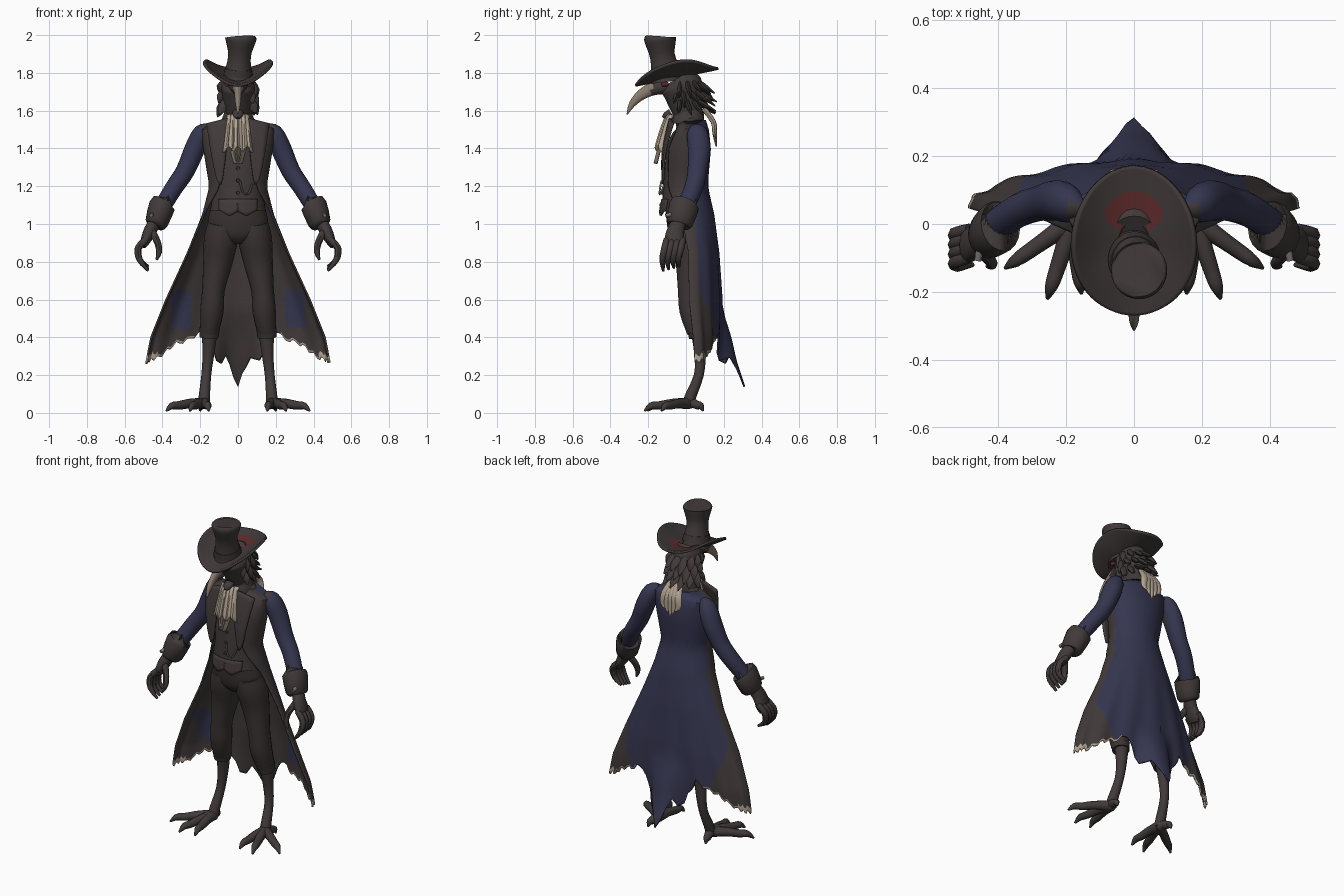
import bpy, bmesh, math, random
from mathutils import Vector

random.seed(4)
cube = bpy.data.objects.get("Cube")
if cube:
    bpy.data.objects.remove(cube)


def material(name, r, g, b):
    m = bpy.data.materials.new(name)
    m.use_nodes = True
    m.diffuse_color = (r, g, b, 1)
    m.node_tree.nodes["Principled BSDF"].inputs["Base Color"].default_value = (r, g, b, 1)
    return m


dark = material("charcoal cloth", .052, .042, .041)
trouser = material("trouser brown", .044, .035, .034)
navy = material("navy cloth", .036, .037, .08)
cream = material("cream linen", .45, .37, .29)
bone = material("bone", .25, .2, .155)
red = material("dark red", .115, .024, .026)
metal = material("dull metal", .2, .18, .17)


def make(name, verts, faces, mats, rule=None, closed=True, mirror=False, thick=0, offset=0):
    """Build a mesh object, colour its faces by a rule and add modifiers."""
    mesh = bpy.data.meshes.new(name)
    mesh.from_pydata(verts, [], faces)
    bm = bmesh.new()
    bm.from_mesh(mesh)
    bmesh.ops.remove_doubles(bm, verts=bm.verts, dist=.0001)
    if closed:
        bmesh.ops.recalc_face_normals(bm, faces=bm.faces)
    bm.to_mesh(mesh)
    bm.free()
    for m in mats:
        mesh.materials.append(m)
    if rule:
        for p in mesh.polygons:
            p.material_index = rule(p.center, p.index)
    ob = bpy.data.objects.new(name, mesh)
    bpy.context.scene.collection.objects.link(ob)
    bpy.ops.object.select_all(action='DESELECT')
    ob.select_set(True)
    bpy.context.view_layer.objects.active = ob
    bpy.ops.object.shade_smooth_by_angle(angle=math.radians(45))
    if thick:
        s = ob.modifiers.new("thickness", 'SOLIDIFY')
        s.thickness = thick
        s.material_offset = offset
    if mirror:
        ob.modifiers.new("mirror", 'MIRROR')


def smooth_path(pts, steps):
    """Catmull-Rom interpolation of positions and radii together."""
    pts = [tuple(p) if len(p) > 4 else tuple(p) + (p[3],) for p in pts]
    ext = [pts[0]] + pts + [pts[-1]]
    out = []
    for i in range(len(pts) - 1):
        for k in range(steps):
            t = k / steps
            out.append([.5 * (2 * b + (c - a) * t + (2 * a - 5 * b + 4 * c - d) * t * t
                              + (3 * b - a - 3 * c + d) * t ** 3)
                        for a, b, c, d in zip(*ext[i:i + 4])])
    return out + [list(pts[-1])]


def tube(name, pts, mats, sides=16, steps=3, **kw):
    """Sweep an ellipse along points given as x, y, z, radius, second radius."""
    path = smooth_path(pts, steps)
    verts, faces, last = [], [], len(path) - 1
    for i, p in enumerate(path):
        t = (Vector(path[min(i + 1, last)][:3]) - Vector(path[max(i - 1, 0)][:3])).normalized()
        side = (Vector((1, 0, 0)) - t * t.x).normalized()
        other = t.cross(side)
        for k in range(sides):
            a = math.tau * k / sides
            verts.append(Vector(p[:3]) + side * math.cos(a) * p[3] + other * math.sin(a) * p[4])
    for i in range(last):
        for k in range(sides):
            n = (k + 1) % sides
            faces.append([i * sides + k, i * sides + n, (i + 1) * sides + n, (i + 1) * sides + k])
    faces += [list(range(sides)), list(range(last * sides, (last + 1) * sides))]
    make(name, verts, faces, mats, **kw)


def sheet(name, nu, nv, fn, mats, **kw):
    """Grid surface from a function of u and v, both from 0 to 1."""
    verts = [fn(i / nu, j / nv) for j in range(nv + 1) for i in range(nu + 1)]
    w = nu + 1
    faces = [[j * w + i, j * w + i + 1, (j + 1) * w + i + 1, (j + 1) * w + i]
             for j in range(nv) for i in range(nu)]
    make(name, verts, faces, mats, closed=False, **kw)


def lookup(table, key):
    """Linear interpolation in rows sorted by a rising first value."""
    for a, b in zip(table, table[1:]):
        if key <= b[0]:
            t = max(0, (key - a[0]) / (b[0] - a[0]))
            return [p + (q - p) * t for p, q in zip(a[1:], b[1:])]
    return list(table[-1][1:])


# Torso, hips and legs
tube("waistcoat", [(0, 0, 1.57, .06), (0, .02, 1.5, .15, .075), (0, 0, 1.4, .16, .1),
                   (0, -.015, 1.2, .133, .105), (0, -.015, 1.07, .148, .113)], [dark], 32)
tube("hips", [(0, -.01, 1.1, .14, .1), (0, 0, 1, .16, .1), (0, .01, .94, .125, .09),
              (0, .015, .9, .06, .06)], [trouser], 24)
tube("trouser_legs", [(.08, 0, 1, .08, .09), (.09, .01, .92, .09, .095), (.107, .025, .8, .078, .08),
                      (.13, .025, .65, .06, .068), (.138, .032, .54, .062, .066),
                      (.152, .06, .43, .05, .055)], [trouser], mirror=True)
tube("trouser_cuffs", [(.15, .058, .45, .054), (.153, .066, .4, .05)], [trouser], mirror=True)
tube("shins", [(.15, .068, .43, .042), (.157, .075, .31, .031), (.168, .068, .2, .026),
               (.178, .025, .09, .03), (.18, .01, .045, .032)], [dark], 12, mirror=True)

# Clawed bird feet
for label, x, y in [("inner", .155, -.205), ("middle", .255, -.22), ("outer", .38, -.13), ("back", .2, .09)]:
    bx, by = .18, .01
    tube(label + "_toes", [(bx, by, .05, .032), (bx + (x - bx) * .35, by + (y - by) * .35, .05, .026),
                           (bx + (x - bx) * .65, by + (y - by) * .65, .04, .023),
                           (bx + (x - bx) * .85, by + (y - by) * .85, .037, .019),
                           (x, y, .01, .005)], [dark], 10, mirror=True)

# Tail coat: height, half width, centre y, depth, opening angle
coat_rows = [(.14, .5, .055, .115, 88), (.27, .49, .05, .12, 88), (.4, .465, .04, .145, 88),
             (.6, .385, .02, .17, 90), (.85, .27, .02, .155, 92), (1.05, .19, .01, .14, 105),
             (1.2, .152, -.005, .12, 140), (1.4, .185, .01, .122, 148),
             (1.51, .195, .03, .09, 150), (1.55, .09, .03, .075, 150)]
hem_rows = [(0, .14), (.06, .25), (.1, .31), (.14, .25), (.2, .35), (.29, .44), (.37, .39),
            (.52, .36), (.7, .29), (1, .27)]


def coat_point(u, v):
    u = u * 2 - 1
    hem = lookup(hem_rows, abs(u))[0] + .012 * math.sin(u * 60)
    z = 1.55 - (1.55 - hem) * (1 - (1 - v) ** 1.3)
    w, cy, d, angle = lookup(coat_rows, z)
    a = math.radians(angle) * u
    x = w * math.sin(a)
    folds = .01 * math.cos(u * 22) * max(0, 1 - z)
    tail = .33 * max(0, .55 - z) * math.exp(-(x / .105) ** 4)
    return x, cy + d * math.cos(a) + tail + folds, z


def coat_colour(c, i):
    x, row = abs(c.x), i // 64
    share = x / lookup(coat_rows, c.z)[0]
    if (row == 33 and x > .24) or (row > 31 and x > .43):
        return 2
    if c.z > 1.1:
        return int(c.y < .02)
    shade = int(share > min(.96, .46 + max(0, c.z - .32) * 1.5))
    # lining patches: inside navy whatever the outside
    return 3 + shade if .25 < x < .36 and .45 < c.z < .65 else shade


sheet("tail_coat", 64, 34, coat_point,
      [navy, dark, cream, navy, dark, dark, dark, cream, navy, navy],
      rule=coat_colour, thick=.01, offset=5)

# Lapels, collar and waistcoat points
def lapel_point(u, v):
    spread = (1 - v) ** .7
    inner, outer = .088 - .043 * spread, .1 + .065 * spread
    return (inner + (outer - inner) * u, -.118 + .055 * spread * (.7 + .3 * u) - .022 * math.sin(v * 3.1),
            1.21 + .35 * (1 - v) - .03 * u * spread)


def hem_point(u, v):
    x = .1 * u
    return (x, -.01 - .012 * v - .113 * math.sqrt(1 - (x / .148) ** 2),
            1.13 - v * (.06 + .03 * (1 - abs(u * 2 - .9))))


sheet("lapels", 4, 12, lapel_point, [dark], thick=.012, mirror=True)
tube("collar", [(0, .01, 1.53, .095, .085), (0, .01, 1.57, .08, .085), (0, .0, 1.6, .07, .075)], [dark], 20)
sheet("waistcoat_points", 8, 4, hem_point, [dark], thick=.008, mirror=True)
for i in range(4):
    z = 1.1 + i * .065
    tube(f"button_{i + 1}", [(0, -.11, z, .011), (.001, -.139 + i * .006, z, .009)], [trouser], 10, 1)
tube("watch_chain", [(.01, -.13, 1.23, .005), (.025, -.14, 1.17, .005), (.055, -.135, 1.16, .005),
                     (.075, -.115, 1.21, .005)], [metal], 8)

# Pleated neckcloth
sheet("neckcloth", 32, 10, lambda u, v: ((u - .5) * (.1 + .045 * v), -.09 - .06 * v ** .7
      + .006 * math.cos(u * 38) * (.3 + v) + .1 * (u - .5) ** 2,
      1.575 - .18 * v - .02 * v * math.cos(u * 19)), [cream], thick=.012)
sheet("lower_ruffle", 16, 6, lambda u, v: ((u - .5) * .085 * (1 - .7 * v), -.13 - .025 * v
      + .005 * math.cos(u * 25), 1.42 - .1 * v), [bone], thick=.012)
tube("neck_knot", [(0, -.08, 1.59, .03, .02), (0, -.105, 1.575, .026, .018), (0, -.12, 1.56, .01)], [dark], 12)

# Sleeves, cuffs and gloved hands
tube("sleeves", [(.15, .045, 1.505, .025), (.19, .058, 1.482, .048, .055), (.228, .07, 1.4, .054, .06),
                 (.28, .06, 1.28, .05, .052), (.34, .04, 1.19, .048, .05),
                 (.42, -.015, 1.06, .045)], [navy, dark], mirror=True,
     rule=lambda c, i: int(c.x < .19 and c.y < .06))
tube("cuffs", [(.395, -.006, 1.105, .058, .07), (.402, -.01, 1.095, .07, .08), (.432, -.034, 1.005, .06, .07),
               (.438, -.038, .99, .042, .05)], [dark], 20, 2, mirror=True)
tube("cuff_buttons", [(.455, -.08, 1.05, .012), (.46, -.108, 1.045, .01)], [metal], 8, 1, mirror=True)
tube("palms", [(.435, -.03, 1.02, .034, .038), (.465, -.055, .965, .034, .046),
               (.49, -.062, .91, .026, .054), (.5, -.067, .88, .012, .04)], [dark], 14, mirror=True)
for i, label in enumerate(["index", "middle", "ring", "little"]):
    y = -.1 + i * .028
    tube(label + "_fingers", [(.485, y, .92, .018), (.528, y - .012, .872, .019), (.52, y - .025, .81, .016),
                              (.475, y - .02, .752 + i * .008, .007)], [dark], 8, mirror=True)
tube("thumbs", [(.455, -.075, .96, .02), (.425, -.105, .9, .018), (.418, -.12, .85, .015),
                (.432, -.125, .81, .006)], [dark], 8, mirror=True)

# Bird head with beak and eyes
tube("head", [(0, .01, 1.54, .06), (0, .005, 1.61, .074, .085), (0, -.01, 1.68, .084, .1),
              (0, -.025, 1.735, .09, .11), (0, -.045, 1.772, .07, .08)], [dark], 24)
tube("beak", [(0, -.1, 1.73, .05, .042), (0, -.17, 1.718, .028, .036), (0, -.235, 1.685, .019, .028),
              (0, -.285, 1.635, .014, .018), (0, -.312, 1.58, .003)], [dark, bone],
     rule=lambda c, i: int(c.y < -.18))
tube("eyes", [(.055, -.095, 1.74, .011), (.059, -.122, 1.74, .013), (.06, -.128, 1.74, .006)],
     [red], 10, mirror=True)

# Ruff feathers around the back and sides of the head
for row in range(3):
    for k in range(9):
        a = (k - 4 + .5 * (row % 2)) * .5
        out, drop, z = random.uniform(.03, .06) + row * .012, random.uniform(.05, .09), 1.75 - row * .05
        sx, sy = math.sin(a), math.cos(a)
        tube(f"ruff_feather_{row}_{k}", [(.07 * sx, .075 * sy, z, .02, .012),
             (.09 * sx, .01 + (.08 + out * .4) * sy, z - drop * .5, .026, .014),
             ((.085 + out * .3) * sx, .02 + (.08 + out) * sy, z - drop, .003)], [dark], 6, 2)
for k in range(5):
    x = (k - 2) * .022
    tube(f"nape_plume_{k}", [(x * .6, .095, 1.61, .02, .014), (x, .145, 1.54, .025, .014),
                             (x * 1.2, .152, 1.48, .02, .012),
                             (x * .8, .16, 1.41 + abs(x), .004)], [cream], 8)

# Tall hat with an upturned brim, red only on the upper rear
def brim_point(u, v):
    a, r = math.tau * u, 1 - .75 * v
    s = math.sin(a)
    x, y = .177 * r * math.cos(a) * (1 - .07 * s), -.05 + .22 * r * s
    return x, y, 1.785 + .19 * (y + .05) + 2.6 * x * x + .003 * math.sin(a * 5) * r


sheet("hat_brim", 64, 18, brim_point, [dark, red, dark, dark], thick=.014, offset=2,
      rule=lambda c, i: int((c.x / .085) ** 2 + ((c.y - .035) / .06) ** 2 < 1))
tube("hat_crown", [(0, -.1, 1.755, .08, .09), (.002, -.108, 1.81, .07, .078), (.008, -.125, 1.89, .06, .066),
                   (.013, -.134, 1.955, .076, .08), (.015, -.137, 1.982, .083, .085),
                   (.015, -.137, 1.99, .075, .077)], [dark], 28)
tube("hat_band", [(.001, -.105, 1.79, .078, .085), (.003, -.112, 1.825, .071, .078)], [trouser], 28, 1)
